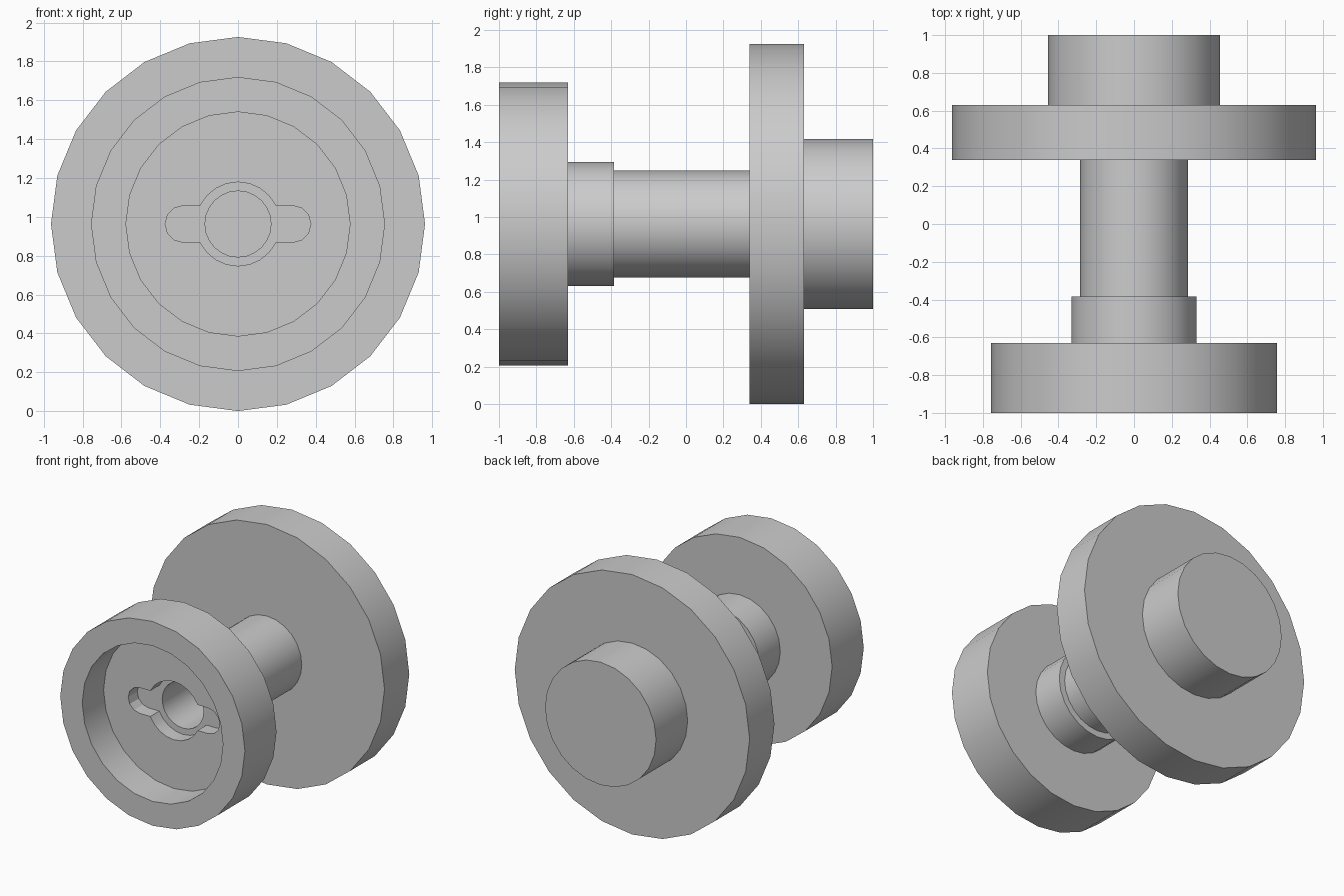
import bpy, bmesh
from math import pi, sin, cos, asin
from mathutils import Vector

if "Cube" in bpy.data.objects:
    bpy.data.objects.remove(bpy.data.objects["Cube"])

CZ = 0.963     # height of the turning axis
SIDES = 24


def make_object(name, bm):
    bmesh.ops.recalc_face_normals(bm, faces=bm.faces[:])
    mesh = bpy.data.meshes.new(name)
    bm.to_mesh(mesh)
    bm.free()
    ob = bpy.data.objects.new(name, mesh)
    bpy.context.collection.objects.link(ob)
    return ob


def lathe(name, profile):
    """Spin (radius, y) points around the y axis at height CZ."""
    bm = bmesh.new()
    vs = [bm.verts.new((r, y, CZ)) for r, y in profile]
    es = [bm.edges.new(pair) for pair in zip(vs, vs[1:])]
    bmesh.ops.spin(bm, geom=vs + es, cent=(0, 0, CZ), axis=(0, 1, 0),
                   angle=2 * pi, steps=SIDES)
    bmesh.ops.remove_doubles(bm, verts=bm.verts[:], dist=1e-4)
    return make_object(name, bm)


def prism(name, outline, y0, y1):
    """Extrude an (x, z) outline from y0 to y1."""
    bm = bmesh.new()
    face = bm.faces.new([bm.verts.new((x, y0, CZ + z)) for x, z in outline])
    ext = bmesh.ops.extrude_face_region(bm, geom=[face])
    verts = [g for g in ext["geom"] if isinstance(g, bmesh.types.BMVert)]
    bmesh.ops.translate(bm, verts=verts, vec=Vector((0, y1 - y0, 0)))
    return make_object(name, bm)


def arc(cx, r, a0, a1, n):
    return [(cx + r * cos(a0 + (a1 - a0) * i / n), r * sin(a0 + (a1 - a0) * i / n))
            for i in range(n + 1)]


# Spool: bore, recessed front cup, collar, shaft, wide flange, rear boss
spool = lathe("spool", [
    (0, 0.34), (0.17, 0.34), (0.17, -0.75),
    (0.577, -0.75), (0.577, -1.0), (0.757, -1.0), (0.757, -0.63),
    (0.332, -0.63), (0.332, -0.385), (0.285, -0.385), (0.285, 0.34),
    (0.963, 0.34), (0.963, 0.63), (0.455, 0.63), (0.455, 1.0), (0, 1.0)])

# Keyhole pocket in the cup floor: round middle with two rounded arms
R, H, TIP = 0.216, 0.095, 0.28
a = asin(H / R)
half = arc(TIP, H, -pi / 2, pi / 2, 6) + arc(0, R, a, pi - a, 8)
outline = half + [(-x, -z) for x, z in half]
cutter = prism("keyhole_cutter", outline, -0.9, -0.645)
cutter.hide_render = True

mod = spool.modifiers.new("keyhole", "BOOLEAN")
mod.operation = "DIFFERENCE"
mod.solver = "EXACT"
mod.object = cutter

bpy.context.view_layer.objects.active = spool
spool.select_set(True)
bpy.ops.object.modifier_apply(modifier=mod.name)
bpy.data.objects.remove(cutter)
bpy.ops.object.shade_smooth_by_angle(angle=pi / 6)
